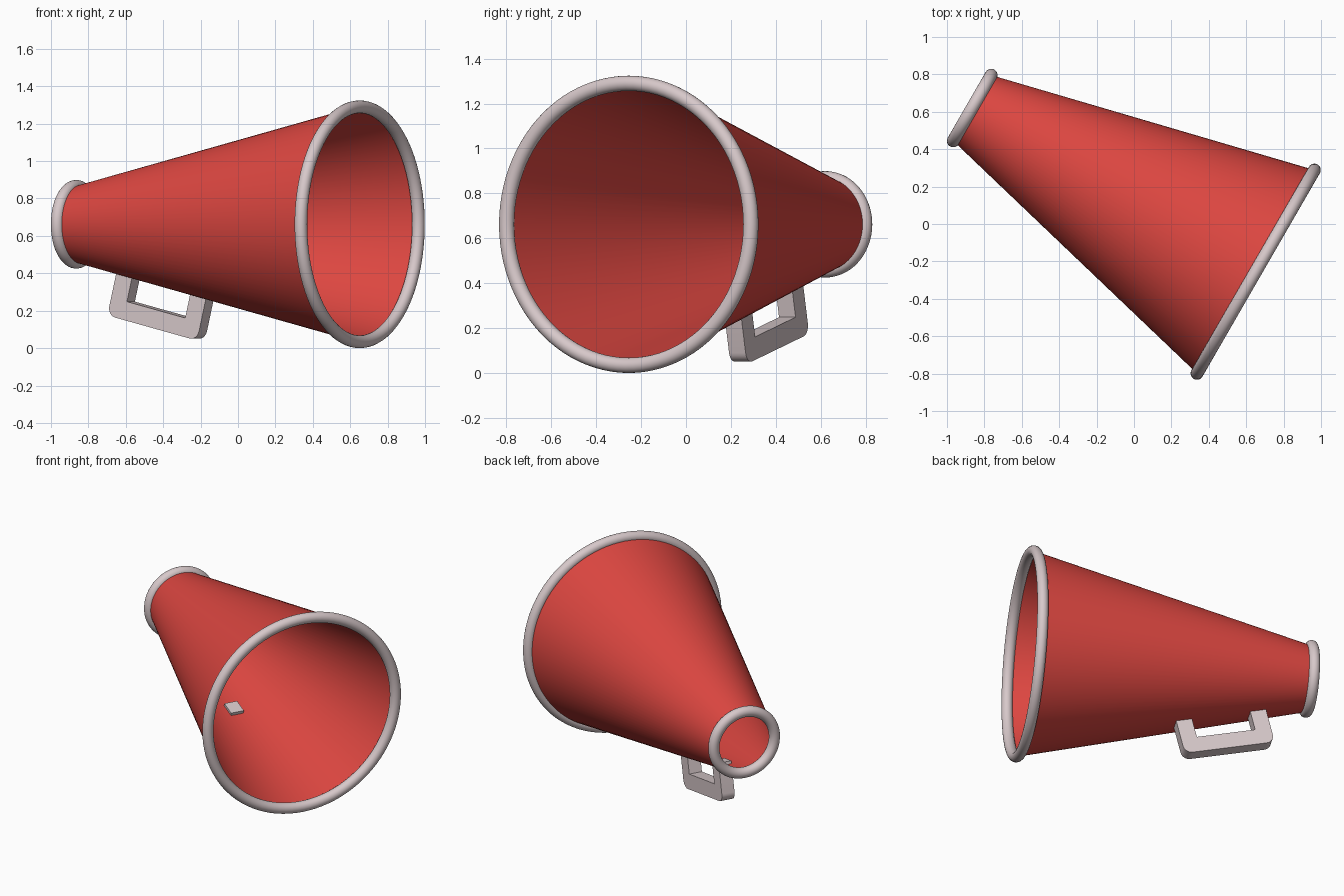
import bpy, bmesh, math
from mathutils import Matrix, Vector

if "Cube" in bpy.data.objects:
    bpy.data.objects.remove(bpy.data.objects["Cube"])

# Local frame: x runs along the horn from mouthpiece to bell
FRAME = Matrix.Translation((-0.865, 0.62, 0.662)) @ Matrix.Rotation(math.radians(-30), 4, "Z")
LENGTH, R_SMALL, R_BIG, TUBE = 1.75, 0.203, 0.628, 0.034
SLOPE = math.atan2(R_BIG - R_SMALL, LENGTH)


def material(name, color):
    mat = bpy.data.materials.new(name)
    mat.use_nodes = True
    mat.diffuse_color = (*color, 1)
    mat.node_tree.nodes["Principled BSDF"].inputs["Base Color"].default_value = (*color, 1)
    return mat


def finish(bm, name, mat):
    bmesh.ops.recalc_face_normals(bm, faces=bm.faces)
    mesh = bpy.data.meshes.new(name)
    bm.to_mesh(mesh)
    bm.free()
    mesh.materials.append(mat)
    obj = bpy.data.objects.new(name, mesh)
    bpy.context.collection.objects.link(obj)
    obj.matrix_world = FRAME
    bpy.ops.object.select_all(action="DESELECT")
    obj.select_set(True)
    bpy.context.view_layer.objects.active = obj
    bpy.ops.object.shade_smooth_by_angle(angle=math.radians(35))
    return obj


def revolve(name, profile, mat, closed, steps=96):
    """Spin an (axial, radius) profile around the horn axis."""
    bm = bmesh.new()
    verts = [bm.verts.new((s, 0, r)) for s, r in profile]
    pairs = list(zip(verts, verts[1:])) + ([(verts[-1], verts[0])] if closed else [])
    edges = [bm.edges.new(p) for p in pairs]
    bmesh.ops.spin(bm, geom=verts + edges, cent=(0, 0, 0), axis=(1, 0, 0),
                   angle=math.tau, steps=steps)
    bmesh.ops.remove_doubles(bm, verts=bm.verts, dist=0.0001)
    return finish(bm, name, mat)


red = material("horn red", (0.72, 0.062, 0.052))
grey = material("warm light grey", (0.68, 0.58, 0.59))

# Open conical horn
revolve("horn", [(0, R_SMALL), (LENGTH, R_BIG)], red, False)

# Rounded rims at both ends
for name, s, radius in (("mouthpiece_rim", 0, R_SMALL), ("bell_rim", LENGTH, R_BIG)):
    ring = [(s + TUBE * math.cos(a), radius + TUBE * math.sin(a))
            for a in (math.tau * i / 20 for i in range(20))]
    revolve(name, ring, grey, True)

# Handle: U profile hanging square to the underside, with rounded outer corners
START, SPAN, DEPTH, BAR, SINK, WIDTH, ROUND = 0.27, 0.57, 0.225, 0.10, 0.02, 0.085, 0.05


def arc(cx, cy, start):
    angles = (math.radians(start + 15 * i) for i in range(7))
    return [(cx + ROUND * math.cos(a), cy + ROUND * math.sin(a)) for a in angles]


outline = [(0, SINK)]
outline += arc(ROUND, ROUND - DEPTH, 180)
outline += arc(SPAN - ROUND, ROUND - DEPTH, 270)
outline += [(SPAN, SINK), (SPAN - BAR, SINK), (SPAN - BAR, BAR - DEPTH),
            (BAR, BAR - DEPTH), (BAR, SINK)]
bm = bmesh.new()
face = bm.faces.new([bm.verts.new((u, -WIDTH / 2, v)) for u, v in outline])
side = bmesh.ops.extrude_face_region(bm, geom=[face])["geom"]
bmesh.ops.translate(bm, vec=Vector((0, WIDTH, 0)),
                    verts=[g for g in side if isinstance(g, bmesh.types.BMVert)])
wall = -R_SMALL - START * math.tan(SLOPE)
bm.transform(Matrix.Translation((START, 0, wall)) @ Matrix.Rotation(SLOPE, 4, "Y"))
finish(bm, "handle", grey)
